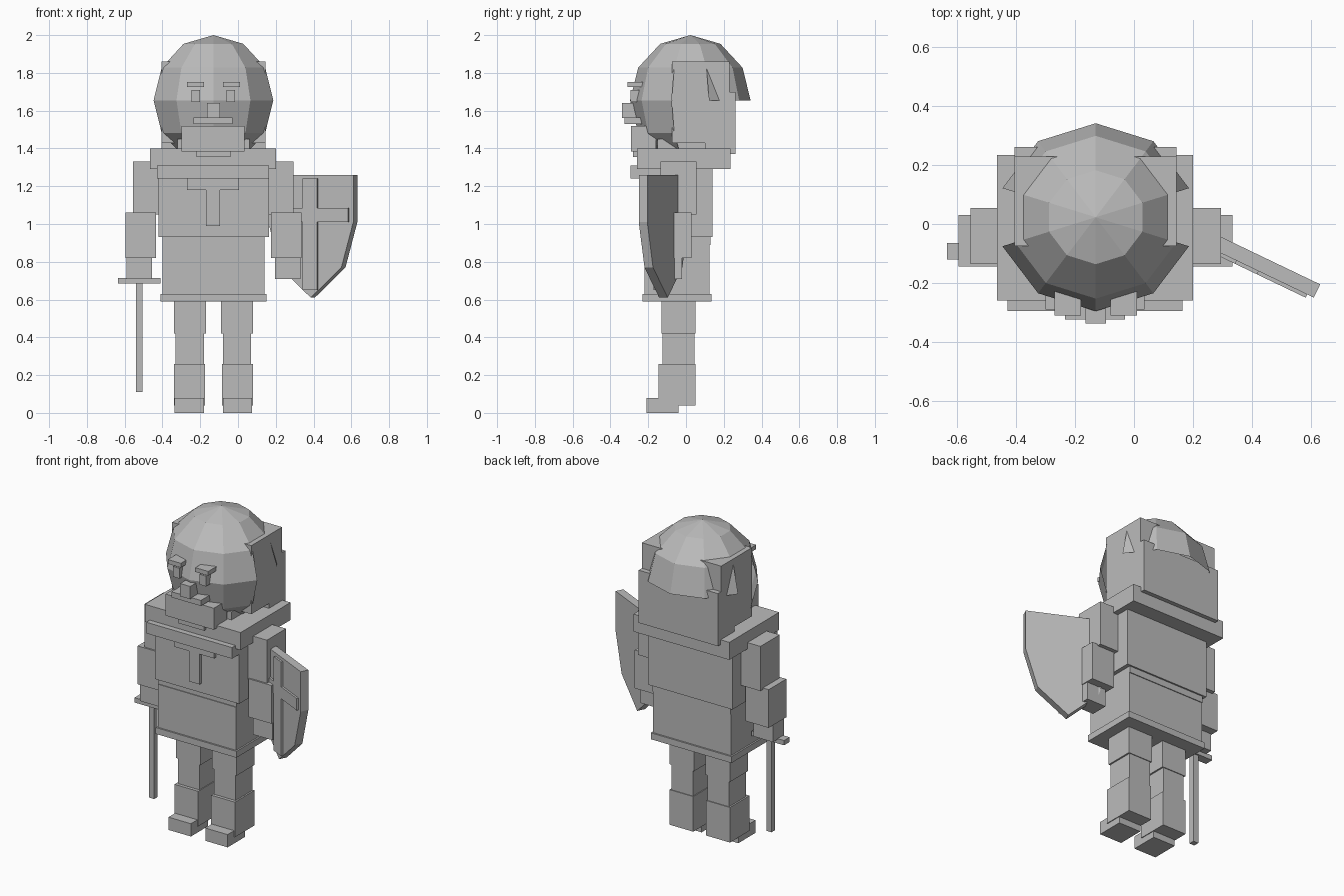
import bpy, bmesh, math
from mathutils import Matrix, Vector

if "Cube" in bpy.data.objects:
    bpy.data.objects.remove(bpy.data.objects["Cube"])

grey = bpy.data.materials.new("stone_grey")
grey.diffuse_color = (0.5, 0.5, 0.5, 1)
grey.use_nodes = True
grey.node_tree.nodes["Principled BSDF"].inputs["Base Color"].default_value = grey.diffuse_color
CX = -0.13  # centre line of the body


def finish(name, bm):
    bmesh.ops.recalc_face_normals(bm, faces=bm.faces)
    me = bpy.data.meshes.new(name)
    bm.to_mesh(me)
    bm.free()
    me.materials.append(grey)
    ob = bpy.data.objects.new(name, me)
    bpy.context.collection.objects.link(ob)
    return ob


def box(name, x, y, z):
    bm = bmesh.new()
    bmesh.ops.create_cube(bm, size=1)
    for v in bm.verts:
        v.co = [(a + b) / 2 + c * (b - a) for (a, b), c in zip((x, y, z), v.co)]
    return finish(name, bm)


def pair(name, x, y, z):
    """Two boxes mirrored about the body's centre line."""
    box(name + "_right", x, y, z)
    box(name + "_left", (2 * CX - x[1], 2 * CX - x[0]), y, z)


# legs and boots
pair("thigh", (-0.34, -0.17), (-0.13, 0.05), (0.42, 0.64))
pair("shin", (-0.33, -0.18), (-0.125, 0.045), (0.24, 0.43))
pair("boot", (-0.34, -0.175), (-0.145, 0.05), (0.04, 0.26))
pair("foot", (-0.335, -0.18), (-0.21, -0.04), (0.0, 0.08))

# torso and tunic
box("skirt_hem", (-0.41, 0.15), (-0.23, 0.135), (0.59, 0.63))
box("skirt", (-0.40, 0.14), (-0.22, 0.125), (0.62, 0.90))
box("waist", (-0.40, 0.14), (-0.215, 0.13), (0.89, 0.94))
box("chest", (-0.42, 0.165), (-0.225, 0.14), (0.93, 1.31))
box("tunic_bar", (-0.27, 0.005), (-0.245, -0.2), (1.18, 1.24))
box("tunic_stem", (-0.17, -0.095), (-0.245, -0.2), (0.99, 1.19))
box("chest_band", (-0.43, 0.165), (-0.295, -0.2), (1.24, 1.31))
box("shoulder_slab", (-0.465, 0.20), (-0.26, 0.235), (1.29, 1.40))

# arms
pair("upper_arm", (-0.555, -0.41), (-0.135, 0.055), (1.05, 1.33))
pair("forearm", (-0.595, -0.435), (-0.145, 0.03), (0.82, 1.06))
pair("hand", (-0.59, -0.455), (-0.13, -0.02), (0.71, 0.83))

# sword
box("sword_guard", (-0.635, -0.41), (-0.12, -0.065), (0.685, 0.715))
box("sword_blade", (-0.54, -0.505), (-0.11, -0.075), (0.11, 0.69))

# shield: outline extruded in its own plane, then turned and placed
half = [(0.25, 1.26), (0.25, 1.01), (0.18, 0.77)]
outline = half + [(0, 0.61)] + [(-u, z) for u, z in reversed(half)]
bm = bmesh.new()
face = bm.faces.new([bm.verts.new((u, 0, z)) for u, z in outline])
ext = bmesh.ops.extrude_face_region(bm, geom=[face])
bmesh.ops.translate(bm, vec=(0, 0.05, 0),
                    verts=[g for g in ext["geom"] if isinstance(g, bmesh.types.BMVert)])
parts = [finish("shield", bm),
         box("shield_cross_upright", (-0.042, 0.042), (-0.012, 0.01), (0.65, 1.24)),
         box("shield_cross_bar", (-0.225, 0.225), (-0.012, 0.01), (1.01, 1.085))]
turn = Matrix.Translation((0.385, -0.142, 0)) @ Matrix.Rotation(math.radians(-25.6), 4, 'Z')
for p in parts:
    p.data.transform(turn)

# head block and neck guard
box("head_block", (-0.405, 0.145), (-0.075, 0.23), (1.43, 1.86))
box("neck_guard", (-0.405, 0.145), (0.10, 0.262), (1.37, 1.70))
box("neck", (-0.32, 0.06), (-0.15, 0.15), (1.38, 1.45))

# helmet: ten-sided ball with open sides, only the front reaching the chin
SEG, RINGS = 10, 6
bm = bmesh.new()
grid = []
for r in range(RINGS + 1):
    t = math.pi * r / RINGS
    row = []
    for s in range(SEG):
        a = math.radians(-18 + 36 * s)
        row.append(bm.verts.new((CX + 0.333 * math.sin(t) * math.cos(a),
                                 0.023 + 0.319 * math.sin(t) * math.sin(a),
                                 1.655 + 0.345 * math.cos(t))))
    grid.append(row)
for r in range(RINGS):
    for s in range(SEG):
        side, front = s in (0, 5), s > 5
        if (r < 2) or (r == 2 and not side) or (r > 2 and front):
            n = (s + 1) % SEG
            bm.faces.new((grid[r][s], grid[r][n], grid[r + 1][n], grid[r + 1][s]))
bmesh.ops.remove_doubles(bm, verts=bm.verts, dist=0.001)
finish("helmet", bm)

# face
pair("eye", (-0.245, -0.20), (-0.295, -0.2), (1.645, 1.71))
pair("brow", (-0.27, -0.18), (-0.31, -0.2), (1.725, 1.752))
box("nose", (-0.165, -0.095), (-0.338, -0.22), (1.56, 1.64))
box("moustache", (-0.235, -0.03), (-0.325, -0.2), (1.53, 1.565))
box("beard", (-0.30, 0.035), (-0.29, -0.16), (1.385, 1.52))
box("beard_tip", (-0.22, -0.04), (-0.28, -0.2), (1.355, 1.40))
